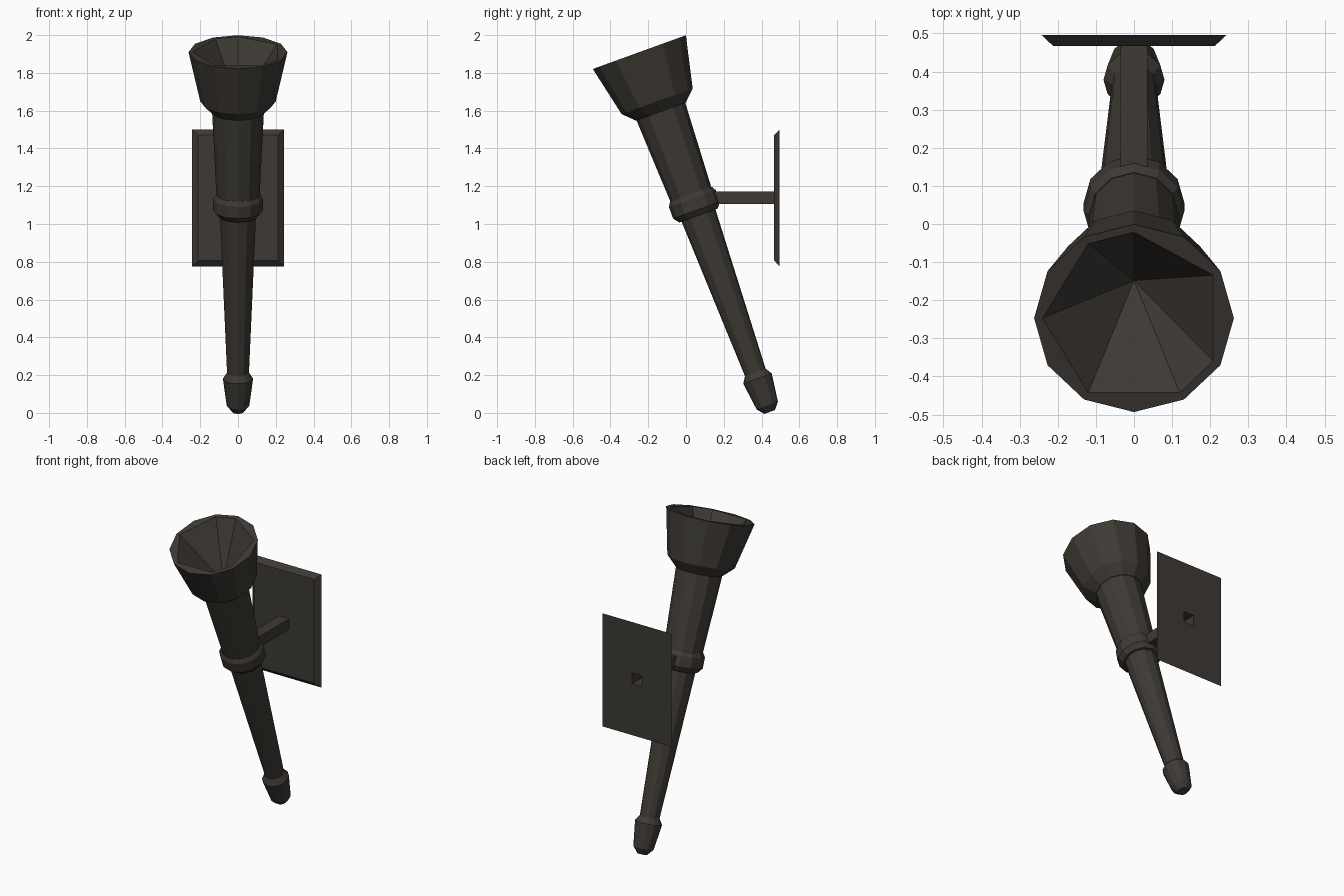
import bpy, bmesh, math
from mathutils import Vector, Matrix

if "Cube" in bpy.data.objects:
    bpy.data.objects.remove(bpy.data.objects["Cube"])

iron = bpy.data.materials.new("dark_iron")
iron.diffuse_color = (0.048, 0.042, 0.035, 1)
iron.use_nodes = True
iron.node_tree.nodes["Principled BSDF"].inputs["Base Color"].default_value = iron.diffuse_color

# torch frame: local +z points up the tilted axis, origin at the rim centre
TILT = Matrix.Translation((0, -0.247, 1.91)) @ Matrix.Rotation(math.radians(19.9), 4, 'X')


def finish(name, bm, matrix=None):
    bmesh.ops.recalc_face_normals(bm, faces=bm.faces)
    me = bpy.data.meshes.new(name)
    bm.to_mesh(me)
    bm.free()
    if matrix:
        me.transform(matrix)
    me.materials.append(iron)
    ob = bpy.data.objects.new(name, me)
    bpy.context.collection.objects.link(ob)
    return ob


def ring(bm, depth, radius, angles):
    return [bm.verts.new((radius * math.cos(math.radians(a)),
                          radius * math.sin(math.radians(a)), -depth)) for a in angles]


def bridge(bm, a, b):
    n = len(a)
    for i in range(n):
        j = (i + 1) % n
        bm.faces.new((a[i], a[j], b[j], b[i]))


def lathe(name, profile, sides=12, caps=True):
    """Stack of (depth below rim, radius) rings."""
    bm = bmesh.new()
    angles = [360 * i / sides for i in range(sides)]
    rings = [ring(bm, d, r, angles) for d, r in profile]
    for a, b in zip(rings, rings[1:]):
        bridge(bm, a, b)
    if caps:
        bm.faces.new(rings[0])
        bm.faces.new(rings[-1])
    return finish(name, bm, TILT)


# handle parts
lathe("upper_shaft", [(0.32, 0.138), (0.82, 0.114)])
lathe("lower_shaft", [(0.88, 0.097), (1.83, 0.057)])
lathe("collar_ring", [(0.80, 0.117), (0.825, 0.132), (0.89, 0.132), (0.92, 0.108)])
lathe("end_knob", [(1.80, 0.056), (1.838, 0.08), (1.99, 0.06), (2.026, 0.03)])

# bowl: twelve-sided outside, coarse seven-sided cone inside
bm = bmesh.new()
twelve = [30 * i for i in range(12)]
rim = ring(bm, 0, 0.262, twelve)
waist = ring(bm, 0.277, 0.2, twelve)
foot = ring(bm, 0.335, 0.14, twelve)
bridge(bm, rim, waist)
bridge(bm, waist, foot)
bm.faces.new(foot)
inner = ring(bm, 0, 0.24, [30, 90, 120, 180, 240, 300, 330])
apex = bm.verts.new((0, 0, -0.29))
for i in range(7):
    bm.faces.new((inner[i], inner[(i + 1) % 7], apex))
edges = [e for e in bm.edges if len(e.link_faces) == 1]
bmesh.ops.triangle_fill(bm, edges=edges, use_beauty=True, normal=Vector((0, 0, 1)))
finish("torch_bowl", bm, TILT)


# rectangular loop in a plane of constant y
def rect(bm, y, hx, z0, z1):
    return [bm.verts.new((x, y, z)) for x, z in ((-hx, z0), (hx, z0), (hx, z1), (-hx, z1))]


# bevelled wall plate with a square socket through it
bm = bmesh.new()
loops = [rect(bm, 0.467, 0.036, 1.105, 1.173), rect(bm, 0.467, 0.212, 0.806, 1.47),
         rect(bm, 0.496, 0.243, 0.776, 1.5), rect(bm, 0.496, 0.036, 1.105, 1.173)]
for i in range(4):
    bridge(bm, loops[i], loops[(i + 1) % 4])
finish("wall_plate", bm)

# hollow square arm from the plate to the collar
bm = bmesh.new()
near, far = rect(bm, 0.08, 0.036, 1.105, 1.173), rect(bm, 0.467, 0.036, 1.105, 1.173)
bridge(bm, near, far)
bm.faces.new(near)
finish("support_arm", bm)
